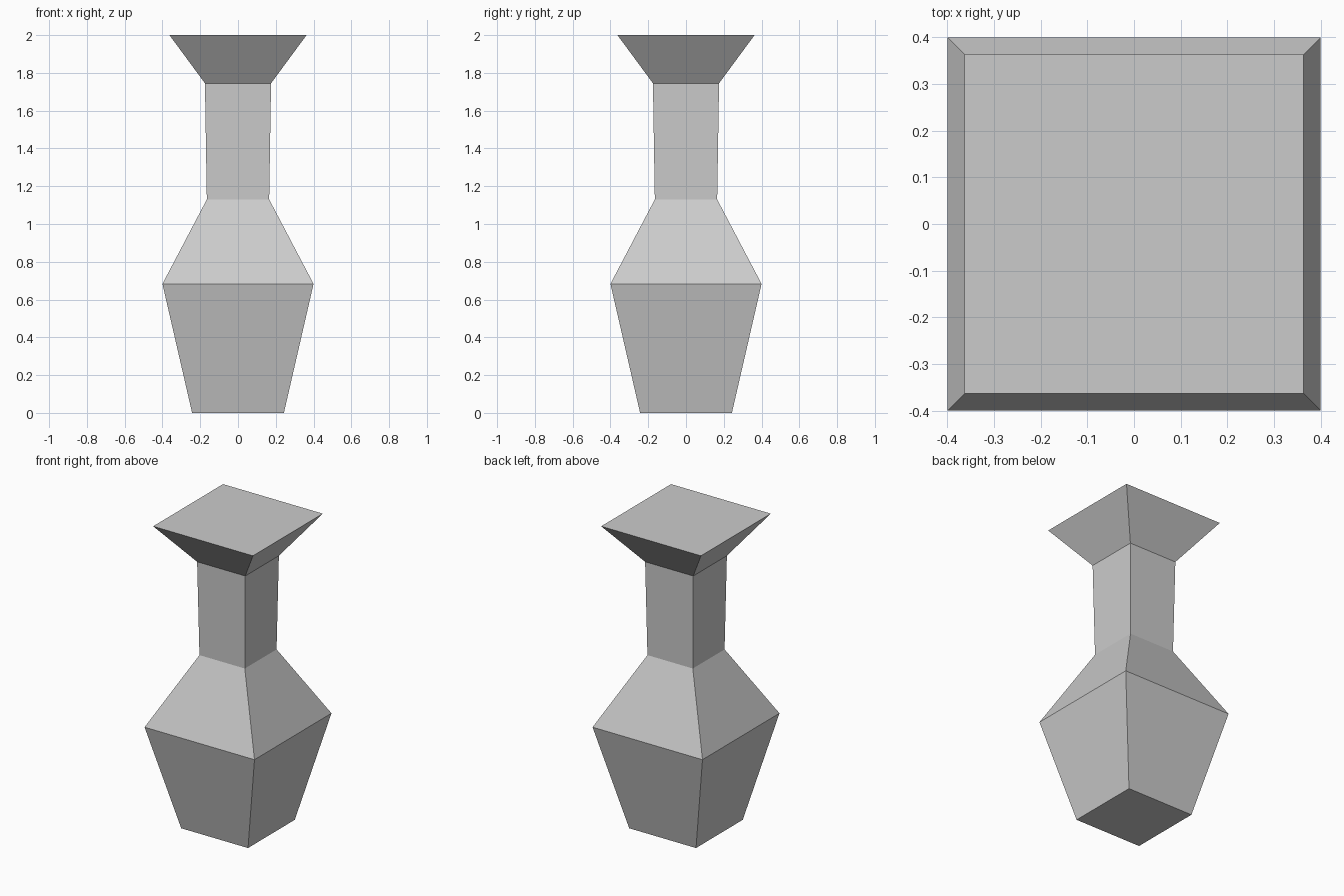
import bpy
import bmesh

cube = bpy.data.objects.get("Cube")
if cube:
    bpy.data.objects.remove(cube, do_unlink=True)

# Single plain grey material
grey = bpy.data.materials.new("light_grey")
grey.use_nodes = True
colour = (0.6, 0.6, 0.6, 1)
grey.diffuse_color = colour
grey.node_tree.nodes["Principled BSDF"].inputs["Base Color"].default_value = colour

# Half width and height of each square ring: foot, belly, shoulder, neck, rim
profile = [(0.243, 0), (0.4, 0.683), (0.165, 1.13), (0.175, 1.745), (0.363, 2)]
corners = [(-1, -1), (1, -1), (1, 1), (-1, 1)]

# Square vase body, skinned ring by ring and closed at both ends
bm = bmesh.new()
rings = [[bm.verts.new((x * w, y * w, z)) for x, y in corners] for w, z in profile]
for low, high in zip(rings, rings[1:]):
    for i in range(4):
        j = (i + 1) % 4
        bm.faces.new((low[i], low[j], high[j], high[i]))
bm.faces.new(reversed(rings[0]))
bm.faces.new(rings[-1])
bmesh.ops.recalc_face_normals(bm, faces=bm.faces)

mesh = bpy.data.meshes.new("vase_body")
bm.to_mesh(mesh)
bm.free()
mesh.materials.append(grey)
vase = bpy.data.objects.new("vase_body", mesh)
bpy.context.collection.objects.link(vase)
